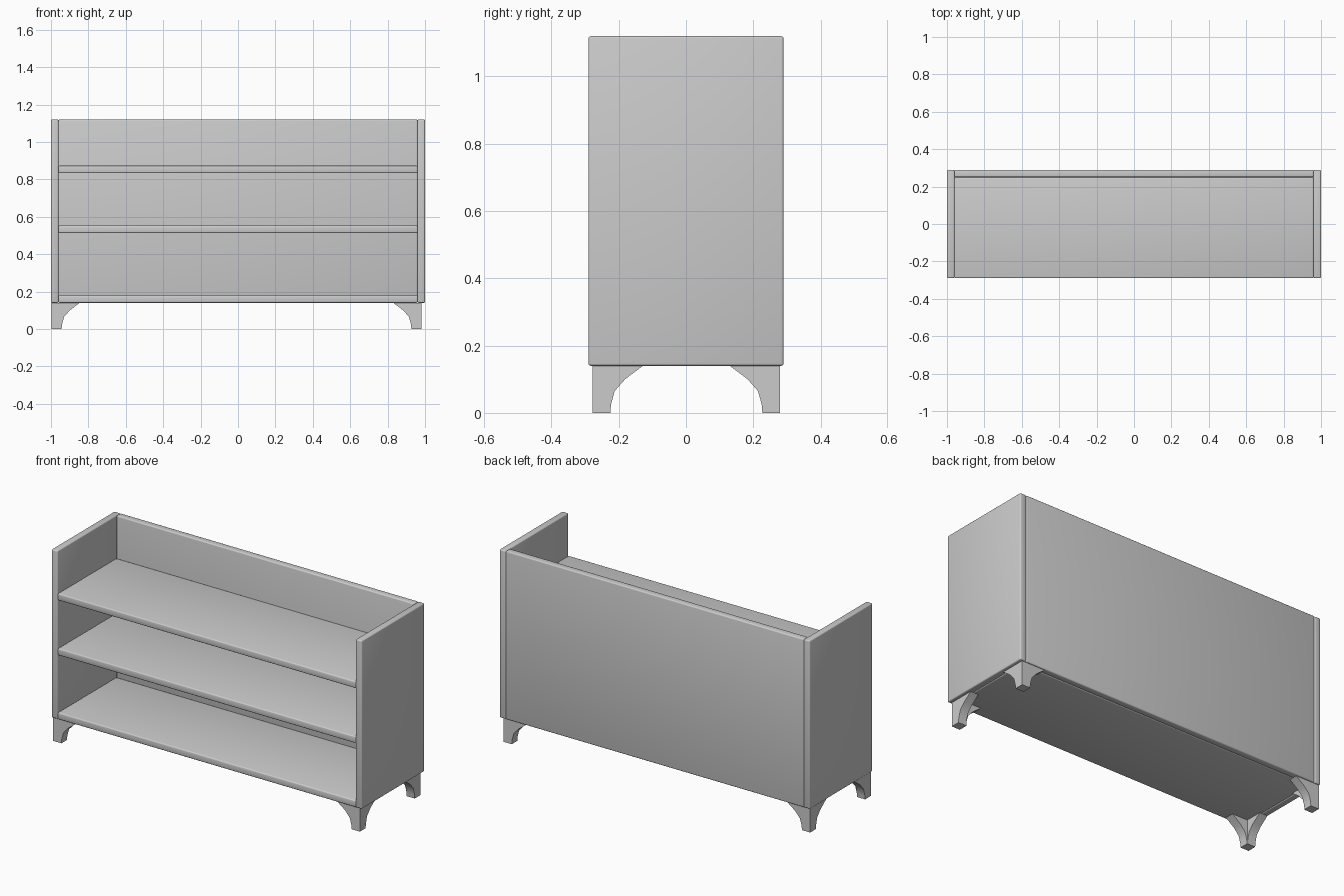
import bpy, bmesh

if "Cube" in bpy.data.objects:
    bpy.data.objects.remove(bpy.data.objects["Cube"])

BOTTOM, TOP = 0.14, 1.12
HALF_DEPTH, BOARD = 0.29, 0.04


def board(name, lo, hi):
    """Rounded-edge board spanning two opposite corners."""
    bm = bmesh.new()
    bmesh.ops.create_cube(bm, size=1)
    for v in bm.verts:
        v.co = [(a + b) / 2 + c * (b - a) for a, b, c in zip(lo, hi, v.co)]
    bmesh.ops.bevel(bm, geom=bm.edges[:], offset=0.007, segments=3,
                    profile=0.5, affect='EDGES')
    return finish(name, bm)


def finish(name, bm):
    bmesh.ops.recalc_face_normals(bm, faces=bm.faces[:])
    mesh = bpy.data.meshes.new(name)
    bm.to_mesh(mesh)
    bm.free()
    ob = bpy.data.objects.new(name, mesh)
    bpy.context.collection.objects.link(ob)
    return ob


def corner_leg(name, sx, sy):
    """L-shaped bracket foot: stacked sections whose wings grow towards the top."""
    t = 0.051
    profile = [(0.0, 0.053), (0.025, 0.055), (0.065, 0.066),
               (0.10, 0.097), (BOTTOM, 0.15)]
    bm = bmesh.new()
    rings = []
    for z, d in profile:
        section = [(0, 0), (d, 0), (d, t), (t, t), (t, d), (0, d)]
        rings.append([bm.verts.new((sx * (0.988 - x) - 0.008,
                                    sy * (0.279 - y) + 0.001, z))
                      for x, y in section])
    for a, b in zip(rings, rings[1:]):
        for i in range(6):
            j = (i + 1) % 6
            bm.faces.new((a[i], a[j], b[j], b[i]))
    bm.faces.new(rings[0])
    bm.faces.new(rings[-1])
    return finish(name, bm)


# Side panels
inner = 1 - BOARD
board("left_side_panel", (-1, -HALF_DEPTH, BOTTOM), (-inner, HALF_DEPTH, TOP))
board("right_side_panel", (inner, -HALF_DEPTH, BOTTOM), (1, HALF_DEPTH, TOP))

# Back panel
back_front = HALF_DEPTH - BOARD
board("back_panel", (-inner, back_front, BOTTOM), (inner, HALF_DEPTH, TOP))

# Shelves
for name, z in (("bottom_shelf", BOTTOM), ("middle_shelf", 0.513), ("top_shelf", 0.833)):
    board(name, (-inner, -HALF_DEPTH, z), (inner, back_front, z + BOARD))

# Corner legs
for side, sx in (("left", -1), ("right", 1)):
    for end, sy in (("front", -1), ("back", 1)):
        corner_leg(f"{end}_{side}_leg", sx, sy)

# Soft shading on the rounded board edges
for ob in bpy.context.collection.objects:
    ob.select_set(True)
    bpy.context.view_layer.objects.active = ob
bpy.ops.object.shade_smooth_by_angle(angle=0.6)
